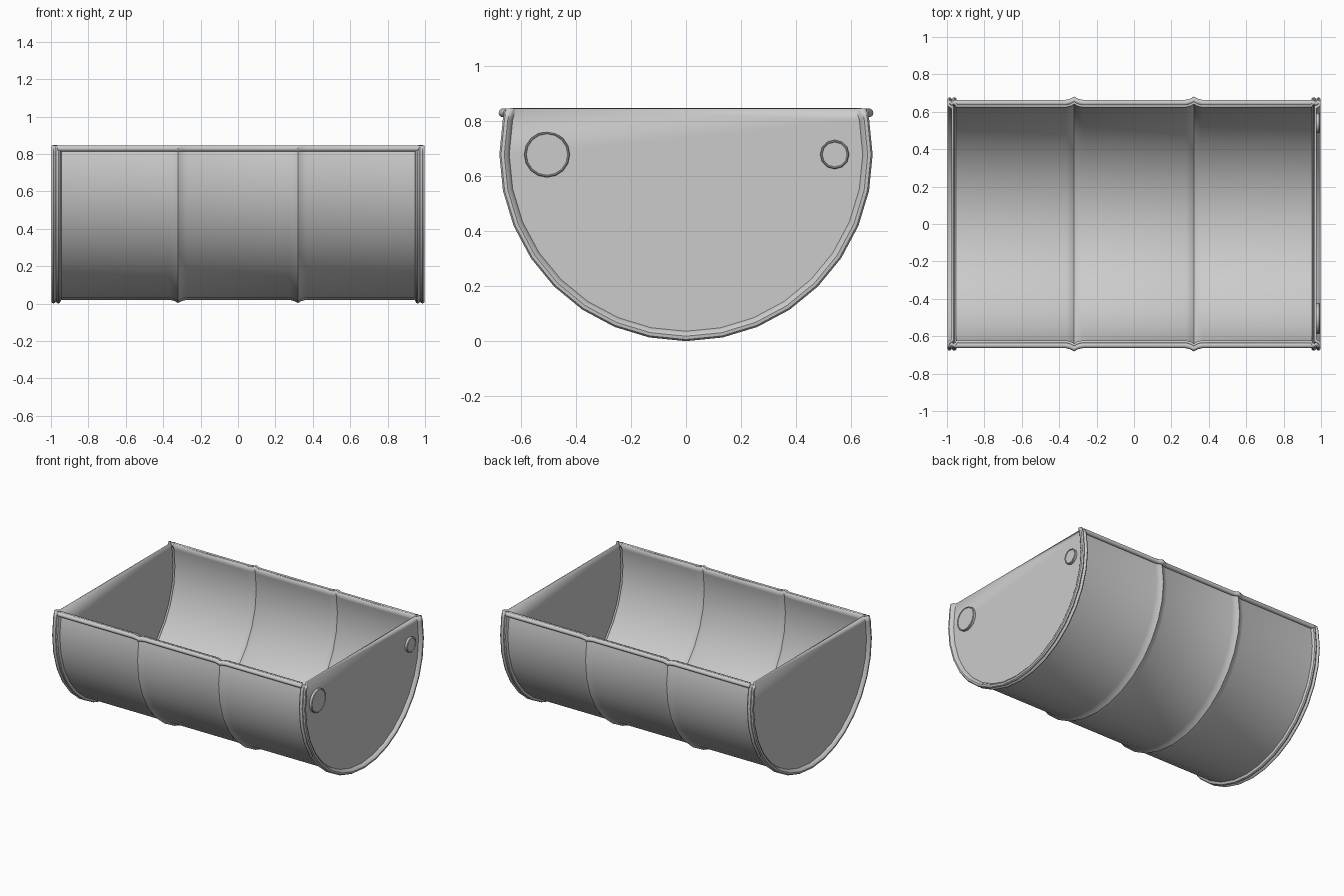
import bpy, bmesh, math
from mathutils import Matrix, Vector

if "Cube" in bpy.data.objects:
    bpy.data.objects.remove(bpy.data.objects["Cube"])

SEG, CZ, TOP = 32, 0.678, 0.845


def finish(bm, name, angle=35):
    bmesh.ops.recalc_face_normals(bm, faces=bm.faces)
    me = bpy.data.meshes.new(name)
    bm.to_mesh(me)
    bm.free()
    ob = bpy.data.objects.new(name, me)
    bpy.context.collection.objects.link(ob)
    bpy.ops.object.select_all(action='DESELECT')
    ob.select_set(True)
    bpy.context.view_layer.objects.active = ob
    bpy.ops.object.shade_smooth_by_angle(angle=math.radians(angle))
    return ob


def skin(bm, rings, close=True):
    """Bridge successive vertex rings and cap both ends."""
    vs = [[bm.verts.new(p) for p in r] for r in rings]
    n = len(vs[0])
    for a, b in zip(vs, vs[1:]):
        for i in range(n):
            j = (i + 1) % n
            bm.faces.new((a[i], a[j], b[j], b[i]))
    bm.faces.new(vs[0])
    bm.faces.new(vs[-1])


# Drum half-profile (x, radius): centre rib, double end rim, recessed lid
half = [(0.275, 0.658), (0.30, 0.664), (0.32, 0.675), (0.34, 0.664), (0.365, 0.658),
        (0.945, 0.658), (0.952, 0.674), (0.960, 0.678), (0.969, 0.674), (0.974, 0.668),
        (0.979, 0.674), (0.987, 0.678), (0.996, 0.672), (0.998, 0.660), (0.992, 0.650),
        (0.975, 0.642)]
profile = [(-x, r) for x, r in reversed(half)] + half

# Drum: full lathe, cut open along its length, then given wall thickness
bm = bmesh.new()
skin(bm, [[(x, r * math.sin(2 * math.pi * i / SEG), CZ - r * math.cos(2 * math.pi * i / SEG))
           for i in range(SEG)] for x, r in profile])
bmesh.ops.recalc_face_normals(bm, faces=bm.faces)
bmesh.ops.bisect_plane(bm, geom=bm.verts[:] + bm.edges[:] + bm.faces[:],
                       plane_co=(0, 0, TOP), plane_no=(0, 0, 1), clear_outer=True)
drum = finish(bm, "half_drum")
wall = drum.modifiers.new("wall", 'SOLIDIFY')
wall.thickness = 0.012
wall.offset = -1

# Rolled lips along both long cut edges, following the ribs
R = 0.016
path = [(x, r) for x, r in profile if abs(x) < 0.95]
path = [(-0.965, 0.658)] + path + [(0.965, 0.658)]
for side, label in ((-1, "front_lip"), (1, "back_lip")):
    bm = bmesh.new()
    skin(bm, [[(x, side * (r - 0.010 + R * math.cos(math.tau * k / 10)),
                TOP - R + R * math.sin(math.tau * k / 10)) for k in range(10)]
              for x, r in path])
    finish(bm, label, 50)

# Two bungs on the right end: raised ring with a slightly sunken cap
for name, y, r, n in (("large_bung", -0.505, 0.083, 16), ("small_bung", 0.54, 0.053, 12)):
    bm = bmesh.new()
    steps = [(0.970, r), (0.990, r), (0.994, r - 0.003), (0.994, r - 0.006), (0.990, r - 0.008)]
    skin(bm, [[(x, y + q * math.cos(math.tau * i / n), CZ + q * math.sin(math.tau * i / n))
               for i in range(n)] for x, q in steps])
    finish(bm, name)
